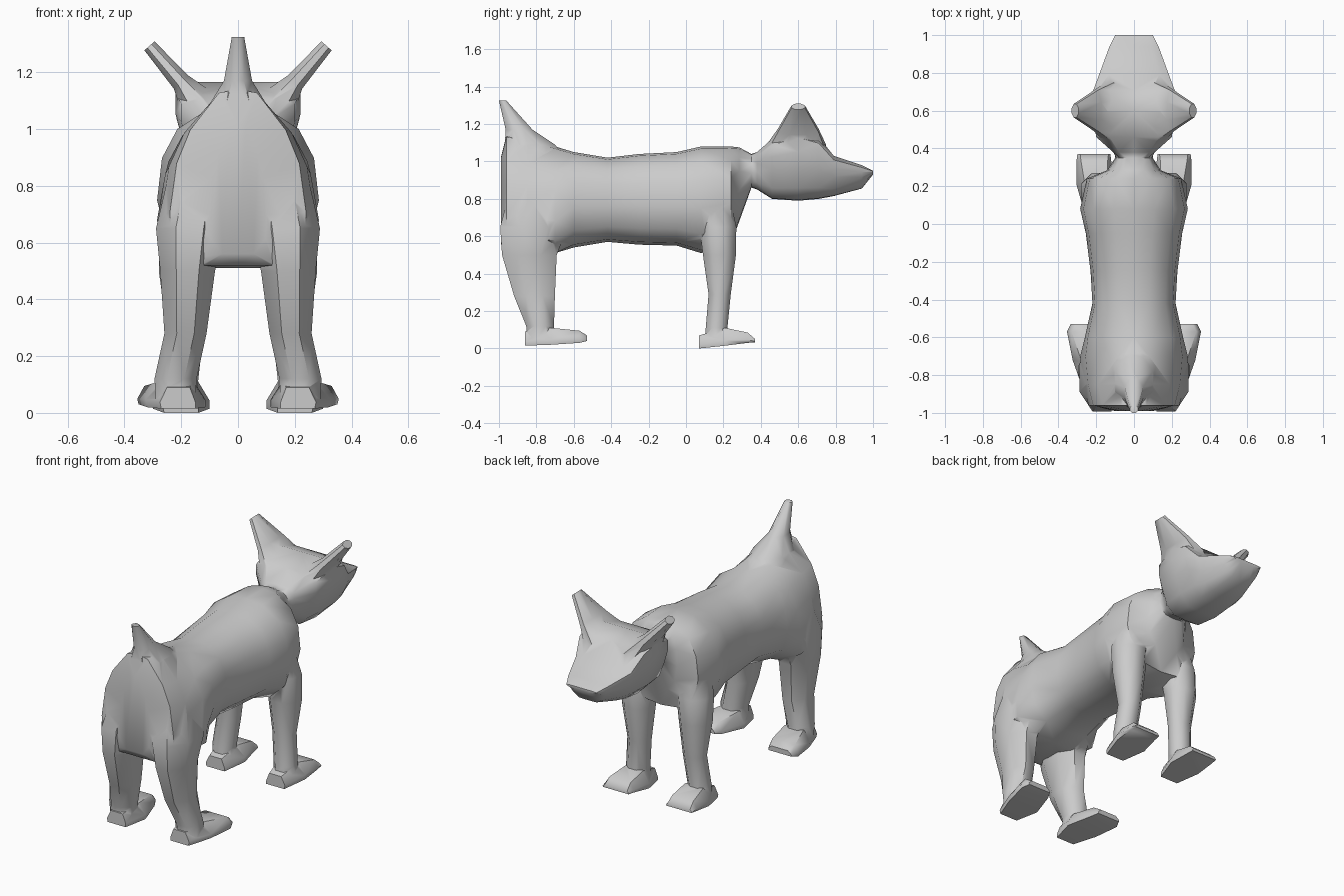
import bpy, bmesh, math
from mathutils import Vector

if "Cube" in bpy.data.objects:
    bpy.data.objects.remove(bpy.data.objects["Cube"])


def loft(name, rings):
    """Skin a closed solid through a list of equal-length point rings."""
    bm = bmesh.new()
    loops = [[bm.verts.new(p) for p in r] for r in rings]
    n = len(loops[0])
    for a, b in zip(loops, loops[1:]):
        for i in range(n):
            j = (i + 1) % n
            bm.faces.new((a[i], a[j], b[j], b[i]))
    bm.faces.new(loops[0][::-1])
    bm.faces.new(loops[-1])
    bmesh.ops.triangulate(bm, faces=bm.faces[:])
    bmesh.ops.recalc_face_normals(bm, faces=bm.faces[:])
    me = bpy.data.meshes.new(name)
    bm.to_mesh(me)
    bm.free()
    ob = bpy.data.objects.new(name, me)
    bpy.context.collection.objects.link(ob)
    return ob


def oval(c, u, v, n=8, power=0.75):
    """Rounded-square ring about c spanned by half-axes u and v."""
    pts = []
    for i in range(n):
        a = 2 * math.pi * (i + 0.5) / n
        co, si = math.cos(a), math.sin(a)
        k = max(abs(co), abs(si)) ** (1 - power)
        m = math.cos(math.pi / n)
        pts.append(Vector(c) + Vector(u) * (co / m) * k ** 0.5 + Vector(v) * (si / m) * k ** 0.5)
    return pts


def section(y, w, top, bottom, profile):
    half = [(x * w, y, bottom + t * (top - bottom)) for x, t in profile]
    return half + [(-x, yy, z) for x, yy, z in reversed(half[1:-1])]


# Half cross-sections (width factor, height factor), bottom to top
RUMP = [(0, 0), (.55, 0), (.97, .12), (1, .3), (.9, .58), (.7, .77), (.28, .98), (0, 1)]
TRUNK = [(0, 0), (.55, .03), (.88, .18), (1, .42), (.94, .68), (.75, .86), (.38, .98), (0, 1)]
HEAD = [(0, 0), (.45, .01), (.72, .18), (.9, .48), (1, .7), (1, .9), (.72, 1), (0, 1)]

# Trunk, neck and head in one skin
body = loft("dog", [section(*r) for r in [
    (-.99, .10, 1.02, .56, RUMP), (-.96, .24, 1.14, .52, RUMP),
    (-.85, .27, 1.13, .51, RUMP), (-.70, .285, 1.08, .51, RUMP),
    (-.60, .26, 1.05, .54, TRUNK), (-.42, .22, 1.02, .57, TRUNK),
    (-.25, .23, 1.04, .555, TRUNK), (-.05, .255, 1.05, .55, TRUNK),
    (.08, .285, 1.08, .51, TRUNK), (.24, .25, 1.08, .56, TRUNK),
    (.285, .14, 1.075, .68, TRUNK), (.35, .10, 1.04, .86, TRUNK),
    (.38, .11, 1.05, .85, HEAD), (.46, .20, 1.12, .80, HEAD),
    (.60, .22, 1.165, .79, HEAD), (.71, .215, 1.13, .80, HEAD),
    (.79, .185, 1.03, .815, HEAD), (.94, .13, .98, .855, HEAD),
    (1.0, .10, .95, .93, HEAD)]])


def upright(s, z, x0, x1, y0, y1):
    return oval((s * (x0 + x1) / 2, (y0 + y1) / 2, z), ((x1 - x0) / 2, 0, 0), (0, (y1 - y0) / 2, 0))


def foot_ring(s, y, x0, x1, z0, z1, inset):
    """Foot section: flat sole, narrower top."""
    return [(s * x0, y, z0), (s * x1, y, z0), (s * (x1 + .005), y, z0 + .3 * (z1 - z0)),
            (s * (x1 - inset), y, z1), (s * (x0 + inset), y, z1), (s * x0, y, z0 + .3 * (z1 - z0))]


HIND = [(.82, .03, .25, -.95, -.60), (.65, .05, .29, -.995, -.63), (.5, .08, .275, -.985, -.69),
        (.28, .11, .26, -.92, -.70), (.12, .145, .295, -.855, -.705), (.04, .15, .29, -.85, -.70)]
FORE = [(.82, .06, .24, .07, .235), (.65, .08, .28, .07, .27), (.5, .10, .28, .09, .268),
        (.29, .12, .25, .12, .24), (.11, .14, .27, .105, .222), (.04, .14, .27, .10, .23)]
HIND_FOOT = [(-.86, .15, .27, .015, .09, .02), (-.72, .115, .32, .02, .11, .04),
             (-.57, .16, .35, .03, .095, .02), (-.53, .18, .33, .04, .07, .02)]
FORE_FOOT = [(.07, .14, .26, .0, .07, .02), (.21, .10, .30, .015, .11, .04),
             (.33, .12, .30, .03, .085, .02), (.37, .125, .295, .033, .05, .01)]
EAR = [((.13, .59, 1.07), .16, .075), ((.20, .60, 1.165), .11, .035), ((.312, .60, 1.293), .036, .024)]

# Legs, feet and ears, both sides
parts = []
for s, side in ((1, "right"), (-1, "left")):
    for leg, foot, nm in ((HIND, HIND_FOOT, "hind"), (FORE, FORE_FOOT, "fore")):
        parts.append(loft(f"{nm}_leg_{side}", [upright(s, *r) for r in leg]))
        parts.append(loft(f"{nm}_foot_{side}", [foot_ring(s, *r) for r in foot]))
    parts.append(loft(f"ear_{side}", [
        oval((s * c[0], c[1], c[2]), (0, hy, 0), (s * .75 * ht, 0, -.66 * ht)) for c, hy, ht in EAR]))

# Tail, a short upright spike
parts.append(loft("tail", [upright(1, *r) for r in [
    (1.0, -.13, .13, -.96, -.62), (1.09, -.10, .10, -.97, -.70),
    (1.17, -.05, .05, -.965, -.82), (1.325, -.022, .022, -1.0, -.96)]]))

# Fuse everything into one skin
for p in parts:
    bpy.context.view_layer.objects.active = body
    m = body.modifiers.new("join", 'BOOLEAN')
    m.operation, m.solver, m.object = 'UNION', 'EXACT', p
    bpy.ops.object.modifier_apply(modifier=m.name)
    bpy.data.objects.remove(p)

bpy.ops.object.select_all(action='DESELECT')
body.select_set(True)
bpy.context.view_layer.objects.active = body
bpy.ops.object.shade_smooth_by_angle(angle=math.radians(50))
